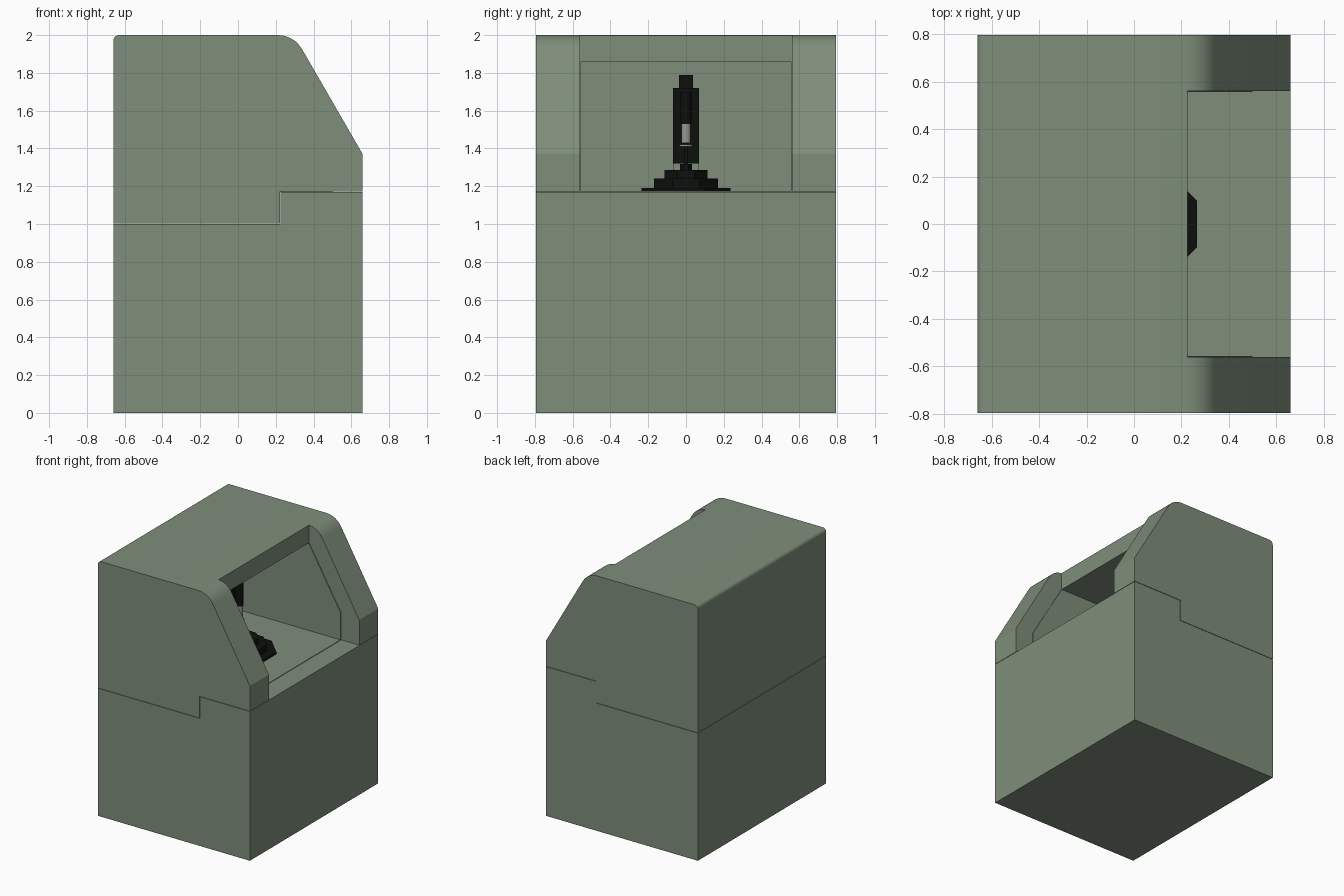
import bpy
import bmesh
from math import cos, pi, radians
from mathutils import Matrix, Vector

if "Cube" in bpy.data.objects:
    bpy.data.objects.remove(bpy.data.objects["Cube"], do_unlink=True)


def material(name, rgb):
    mat = bpy.data.materials.new(name)
    mat.use_nodes = True
    color = (*rgb, 1)
    mat.diffuse_color = color
    mat.node_tree.nodes["Principled BSDF"].inputs["Base Color"].default_value = color
    return mat


GREEN = material("sage_green", (0.21, 0.27, 0.195))
BLACK = material("black", (0.004, 0.005, 0.004))
GREY = material("light_grey", (0.3, 0.34, 0.28))

HALF_X, HALF_Y, HEIGHT = 0.66, 0.795, 2.0
INNER_Y, STEP_X, BACK_X = 0.56, 0.225, -0.52
SEAM, SILL, LINTEL, GAP = 1.0, 1.17, 1.86, 0.003


def finish(name, bm, mat):
    bmesh.ops.recalc_face_normals(bm, faces=bm.faces)
    mesh = bpy.data.meshes.new(name)
    bm.to_mesh(mesh)
    bm.free()
    mesh.materials.append(mat)
    obj = bpy.data.objects.new(name, mesh)
    bpy.context.collection.objects.link(obj)
    return obj


def prism(name, profile, y0, y1, mat):
    """Extrude an x-z outline along y."""
    bm = bmesh.new()
    face = bm.faces.new([bm.verts.new((x, y0, z)) for x, z in profile])
    side = bmesh.ops.extrude_face_region(bm, geom=[face])["geom"]
    verts = [v for v in side if isinstance(v, bmesh.types.BMVert)]
    bmesh.ops.translate(bm, verts=verts, vec=(0, y1 - y0, 0))
    return finish(name, bm, mat)


def rounded(before, corner, after, size, steps=8):
    """Points of a soft corner between two straight edges."""
    c = Vector(corner)
    a = c + (Vector(before) - c).normalized() * size
    b = c + (Vector(after) - c).normalized() * size
    ts = [i / steps for i in range(steps + 1)]
    return [tuple(a * (1 - t) ** 2 + c * 2 * t * (1 - t) + b * t * t) for t in ts]


def box(name, x, y, z, mat):
    return prism(name, [(x[0], z[0]), (x[1], z[0]), (x[1], z[1]), (x[0], z[1])], *y, mat)


def column(name, x, radius, z0, z1, sides, mat):
    bm = bmesh.new()
    bmesh.ops.create_cone(bm, cap_ends=True, segments=sides, radius1=radius, radius2=radius,
                          depth=z1 - z0,
                          matrix=Matrix.Translation((x, 0, (z0 + z1) / 2))
                          @ Matrix.Rotation(pi / sides, 4, "Z"))
    return finish(name, bm, mat)


def smooth(obj):
    bpy.ops.object.select_all(action="DESELECT")
    obj.select_set(True)
    bpy.context.view_layer.objects.active = obj
    bpy.ops.object.shade_smooth_by_angle(angle=radians(25))


# Stepped lower cabinet
prism("lower_cabinet", [(-HALF_X, 0), (HALF_X, 0), (HALF_X, SILL), (STEP_X, SILL),
                        (STEP_X, SEAM), (-HALF_X, SEAM)], -HALF_Y, HALF_Y, GREEN)

# Hood with sloped cheeks, hollowed by the chamber opening
slope_base, slope_top = (HALF_X, 1.37), (0.296, HEIGHT)
back_top = (-HALF_X, HEIGHT)
outline = [(-HALF_X, SEAM + GAP), (STEP_X - GAP, SEAM + GAP), (STEP_X - GAP, SILL + GAP),
           (HALF_X, SILL + GAP), slope_base]
outline += rounded(slope_base, slope_top, back_top, 0.09)
outline += rounded(slope_top, back_top, (-HALF_X, SEAM), 0.035)
hood = prism("hood", outline, -HALF_Y, HALF_Y, GREEN)
cutter = prism("chamber_cutter", [(BACK_X, SILL), (0.9, SILL), (0.9, 2.2), (STEP_X, 2.2),
                                  (STEP_X, LINTEL), (BACK_X, LINTEL)],
               -INNER_Y, INNER_Y, GREEN)
cutter.hide_render = True
cut = hood.modifiers.new("chamber", "BOOLEAN")
cut.operation, cut.solver, cut.object = "DIFFERENCE", "EXACT", cutter
bpy.context.view_layer.objects.active = hood
bpy.ops.object.modifier_apply(modifier=cut.name)
bpy.data.objects.remove(cutter, do_unlink=True)
smooth(hood)

# Thin chamber linings
lining = [(BACK_X, SILL), (0.5, SILL), (0.5, 1.39), (STEP_X, LINTEL), (BACK_X, LINTEL)]
for side, s in (("left", 1), ("right", -1)):
    prism(side + "_wall_lining", lining, s * INNER_Y, s * (INNER_Y - 0.005), GREEN)
box("floor_lining", (BACK_X, 0.5), (-INNER_Y, INNER_Y), (SILL, SILL + 0.004), GREEN)

# Octagonal stepped pedestal
CENTER = 0.03
for name, apothem, z0, z1 in (("pedestal_plate", 0.235, SILL, 1.19),
                              ("pedestal_lower_step", 0.17, 1.19, 1.24),
                              ("pedestal_upper_step", 0.115, 1.24, 1.285),
                              ("work_holder", 0.033, 1.285, 1.318)):
    column(name, CENTER, apothem / cos(pi / 8), z0, z1, 8, BLACK)

# Upright machine head with its tool
box("machine_column", (-0.16, -0.015), (-0.07, 0.07), (1.32, 1.72), BLACK)
box("column_cap", (-0.14, -0.03), (-0.037, 0.037), (1.72, 1.79), BLACK)
box("column_foot", (-0.16, -0.05), (-0.07, 0.07), (SILL, 1.32), GREEN)
smooth(column("tool_motor", 0.012, 0.03, 1.53, 1.7, 24, BLACK))
smooth(column("tool_body", 0.012, 0.025, 1.43, 1.53, 24, GREY))
smooth(column("tool_collar", 0.012, 0.036, 1.41, 1.42, 24, GREY))
smooth(column("tool_tip", 0.012, 0.012, 1.318, 1.43, 16, BLACK))
